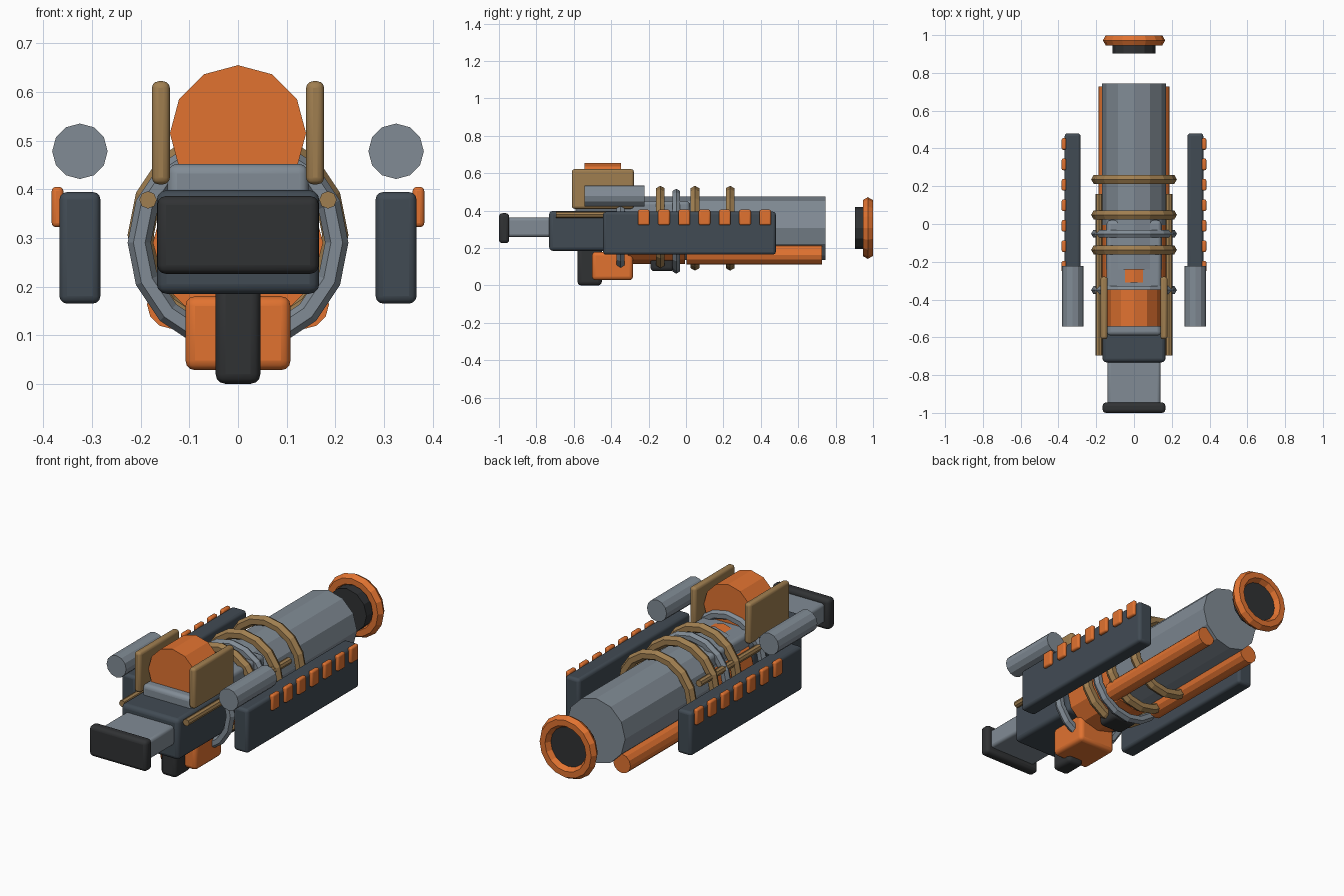
import bpy
from math import radians

if "Cube" in bpy.data.objects:
    bpy.data.objects.remove(bpy.data.objects["Cube"])


def material(name, rgb):
    m = bpy.data.materials.new(name)
    m.diffuse_color = (*rgb, 1)
    m.use_nodes = True
    m.node_tree.nodes["Principled BSDF"].inputs["Base Color"].default_value = m.diffuse_color
    return m


ORANGE = material("orange", (0.75, 0.17, 0.03))
STEEL = material("steel", (0.22, 0.26, 0.30))
SLATE = material("slate", (0.053, 0.07, 0.088))
BLACK = material("black", (0.03, 0.032, 0.034))
TAN = material("tan", (0.35, 0.21, 0.08))


def finish(name, mat):
    ob = bpy.context.object
    ob.name = name
    ob.data.materials.append(mat)
    return ob


def box(name, mat, x, y, z, bevel=0.015):
    """Rounded box from (min, max) ranges on each axis."""
    bpy.ops.mesh.primitive_cube_add(size=1, location=[sum(r) / 2 for r in (x, y, z)])
    ob = finish(name, mat)
    ob.scale = [r[1] - r[0] for r in (x, y, z)]
    bpy.ops.object.transform_apply(location=False, rotation=False, scale=True)
    mod = ob.modifiers.new("bevel", "BEVEL")
    mod.width, mod.segments = bevel, 3
    bpy.ops.object.shade_smooth_by_angle(angle=radians(35))
    return ob


def tube(name, mat, x, z, radius, y, sides=12):
    """Low-poly cylinder along y."""
    bpy.ops.mesh.primitive_cylinder_add(
        vertices=sides, radius=radius, depth=y[1] - y[0],
        location=(x, sum(y) / 2, z), rotation=(radians(90), 0, 0))
    return finish(name, mat)


def ring(name, mat, y, z, major, minor):
    """Low-poly torus around the y axis."""
    bpy.ops.mesh.primitive_torus_add(
        major_segments=16, minor_segments=6, major_radius=major, minor_radius=minor,
        location=(0, y, z), rotation=(radians(90), 0, 0))
    return finish(name, mat)


# Stock and receiver
box("butt_pad", BLACK, (-0.166, 0.166), (-1.0, -0.945), (0.226, 0.386), 0.018)
box("stock", STEEL, (-0.14, 0.14), (-0.96, -0.70), (0.26, 0.362))
box("receiver", SLATE, (-0.167, 0.167), (-0.732, -0.31), (0.185, 0.398), 0.02)
box("upper_housing", STEEL, (-0.145, 0.145), (-0.59, 0.02), (0.2, 0.452), 0.02)
box("grip", BLACK, (-0.046, 0.046), (-0.58, -0.45), (0, 0.21), 0.02)
box("magazine", ORANGE, (-0.108, 0.108), (-0.503, -0.283), (0.028, 0.18), 0.02)
box("lower_block", BLACK, (-0.07, 0.07), (-0.19, -0.064), (0.076, 0.2), 0.02)

# Top drum between two plates
tube("top_drum", ORANGE, 0, 0.515, 0.14, (-0.542, -0.348))

# Core, barrel and muzzle
tube("core", ORANGE, 0, 0.29, 0.175, (-0.31, -0.005))
tube("barrel", STEEL, 0, 0.306, 0.169, (-0.24, 0.745))
tube("muzzle_plug", BLACK, 0, 0.307, 0.113, (0.903, 0.972))
ring("muzzle_ring", ORANGE, 0.972, 0.307, 0.134, 0.031)

# Hoops around the barrel and core
for i, y in enumerate((-0.137, 0.048, 0.236)):
    ring(f"barrel_hoop_{i + 1}", TAN, y, 0.306, 0.2, 0.027)
for i, y in enumerate((-0.35, -0.052)):
    ring(f"core_hoop_{i + 1}", STEEL, y, 0.29, 0.203, 0.024)

# Parts repeated on both sides
for side, s in (("right", 1), ("left", -1)):
    def span(a, b):
        return sorted((s * a, s * b))

    box(f"drum_plate_{side}", TAN, span(0.14, 0.177), (-0.61, -0.279), (0.41, 0.622), 0.014)
    tube(f"side_rod_{side}", TAN, s * 0.185, 0.378, 0.018, (-0.695, 0.158), 8)
    tube(f"lower_rail_{side}", ORANGE, s * 0.137, 0.163, 0.05, (0.002, 0.727))
    tube(f"side_canister_{side}", STEEL, s * 0.325, 0.478, 0.057, (-0.543, -0.222))
    box(f"side_panel_{side}", SLATE, span(0.283, 0.367), (-0.443, 0.48), (0.165, 0.394), 0.015)
    for i in range(7):
        y = -0.226 + 0.1083 * i
        box(f"panel_rib_{side}_{i + 1}", ORANGE, span(0.359, 0.383),
            (y - 0.031, y + 0.031), (0.322, 0.405), 0.009)
